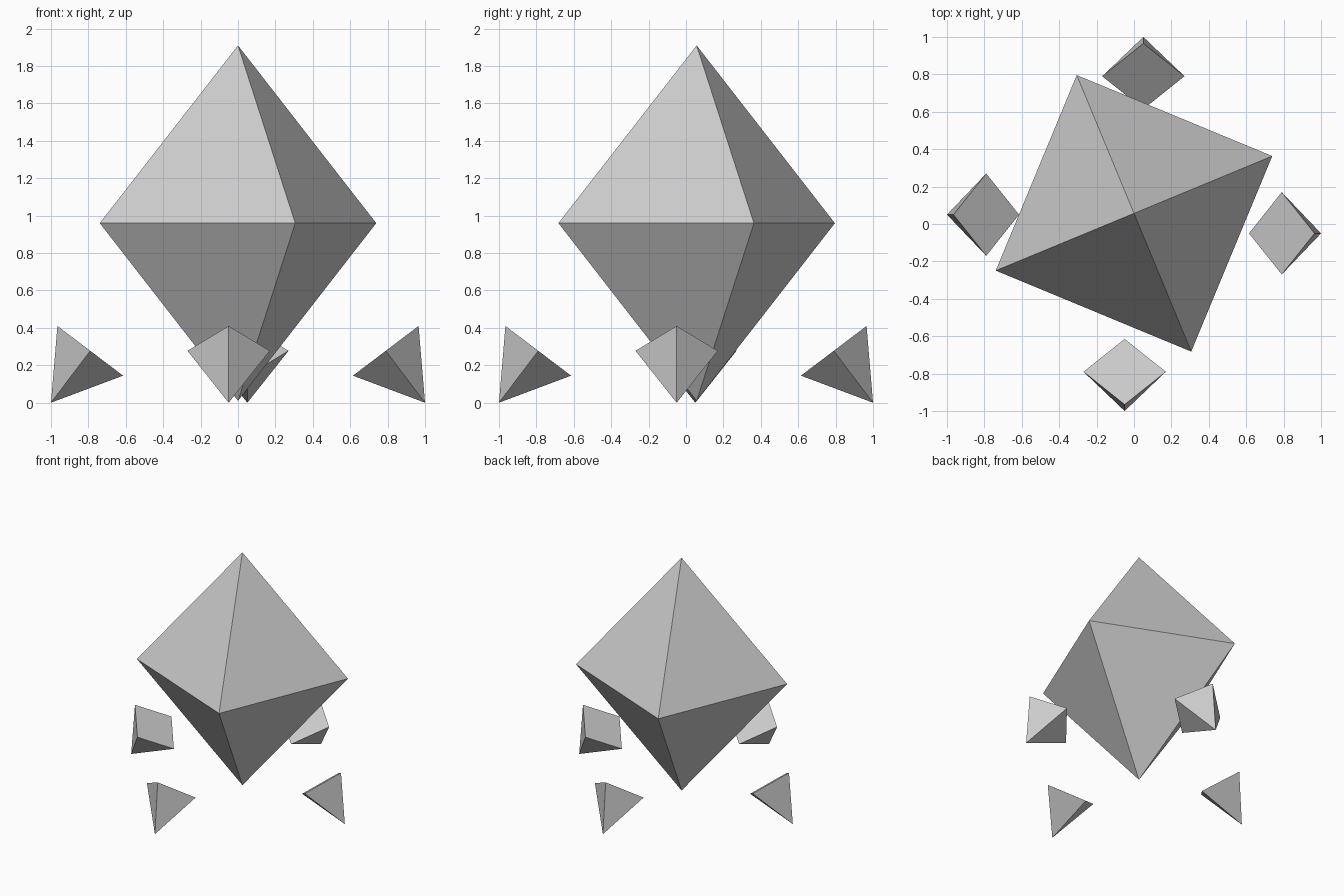
import bpy
import bmesh
import math
from mathutils import Matrix, Vector

if "Cube" in bpy.data.objects:
    bpy.data.objects.remove(bpy.data.objects["Cube"])

# Single stone colour
stone = bpy.data.materials.new("grey_stone")
stone.use_nodes = True
GREY = (0.6, 0.6, 0.6, 1)
stone.diffuse_color = GREY
stone.node_tree.nodes["Principled BSDF"].inputs["Base Color"].default_value = GREY


def pyramid(name, radius, height, matrix, capped):
    """Four-sided pyramid with its base centred on the origin of matrix."""
    bm = bmesh.new()
    bmesh.ops.create_cone(bm, cap_ends=capped, segments=4, radius1=radius,
                          radius2=0, depth=height)
    bmesh.ops.translate(bm, verts=bm.verts, vec=(0, 0, height / 2))
    bmesh.ops.remove_doubles(bm, verts=bm.verts, dist=0.001)
    bmesh.ops.recalc_face_normals(bm, faces=bm.faces)
    mesh = bpy.data.meshes.new(name)
    bm.to_mesh(mesh)
    bm.free()
    mesh.materials.append(stone)
    obj = bpy.data.objects.new(name, mesh)
    obj.matrix_world = matrix
    bpy.context.collection.objects.link(obj)
    return obj


# Large crystal: open pyramid mirrored downwards into an octahedron
crystal = pyramid("crystal", 0.8, 0.95,
                  Matrix.Translation((0, 0.057, 0.96))
                  @ Matrix.Rotation(math.radians(22.5), 4, "Z"), False)
mirror = crystal.modifiers.new("lower_half", "MIRROR")
mirror.use_axis = (False, False, True)

# Four shards around the foot, tips pointing down and outwards
tip = Vector((0, -0.21, -0.2775))
tilt = Matrix.Rotation(math.pi - math.atan2(-tip.y, -tip.z), 4, "X")
shard = Matrix.Translation((-0.05, -0.79, 0.2775)) @ tilt
for i, side in enumerate(("front", "left", "back", "right")):
    turn = Matrix.Rotation(i * math.pi / 2, 4, "Z")
    pyramid("shard_" + side, 0.22, tip.length, turn @ shard, True)
